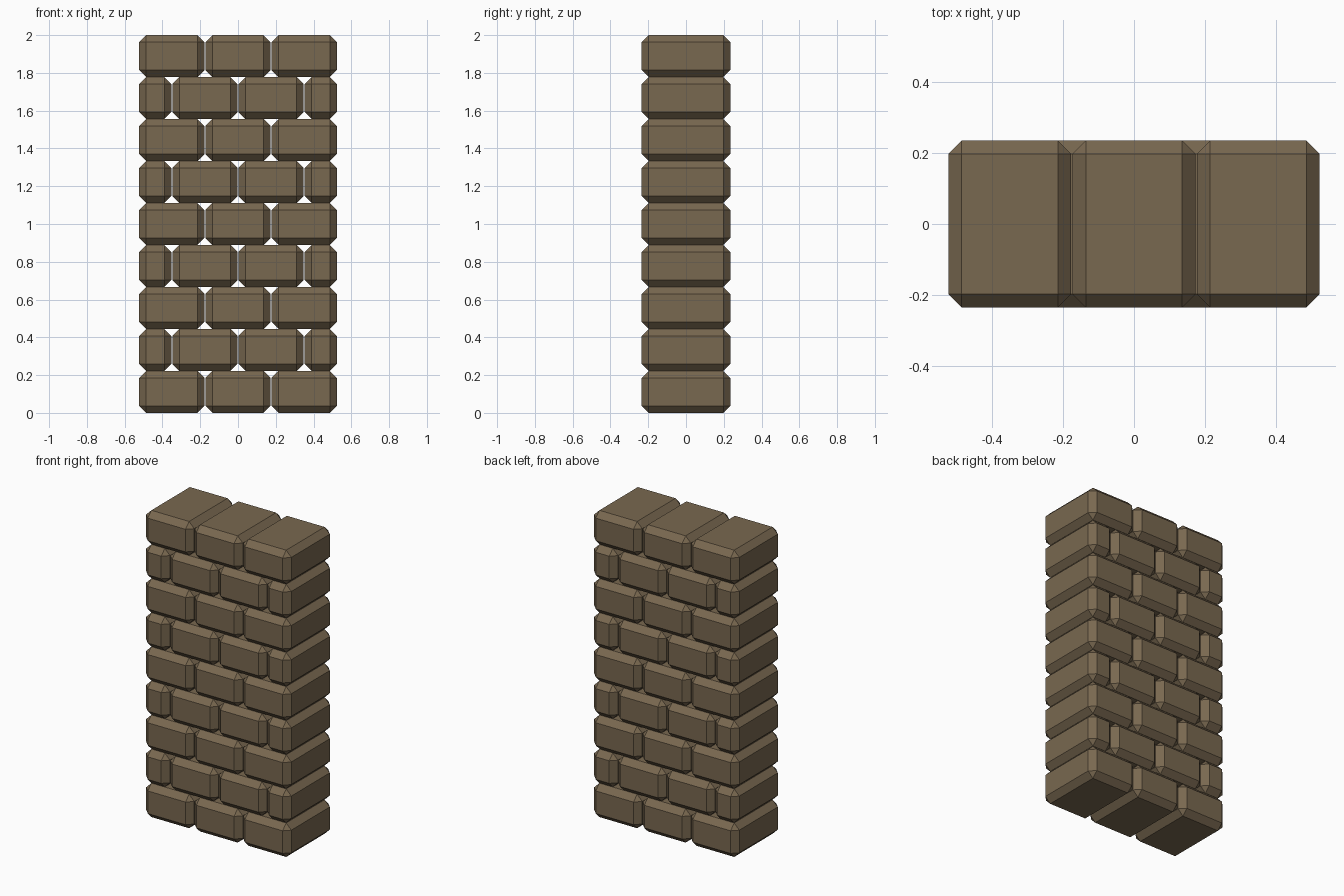
import bpy
import bmesh
from mathutils import Matrix

cube = bpy.data.objects.get("Cube")
if cube:
    bpy.data.objects.remove(cube, do_unlink=True)

WIDTH, DEPTH, HEIGHT = 1.05, 0.47, 2.0
ROWS = 9
GAP = 0.004
CHAMFER = 0.037
ROW_H = HEIGHT / ROWS
PITCH = WIDTH / 3

# Brown stone material
stone = bpy.data.materials.new("brown_stone")
stone.use_nodes = True
colour = (0.19, 0.138, 0.08, 1.0)
stone.diffuse_color = colour
bsdf = stone.node_tree.nodes["Principled BSDF"]
bsdf.inputs["Base Color"].default_value = colour
bsdf.inputs["Roughness"].default_value = 0.9


def brick_mesh(name, width):
    """Box centred on its origin with every edge chamfered."""
    bm = bmesh.new()
    size = Matrix.Diagonal((width, DEPTH, ROW_H - 0.001, 1))
    bmesh.ops.create_cube(bm, size=1, matrix=size)
    bmesh.ops.bevel(bm, geom=bm.edges[:], offset=CHAMFER,
                    offset_type='OFFSET', segments=1, affect='EDGES')
    mesh = bpy.data.meshes.new(name)
    bm.to_mesh(mesh)
    bm.free()
    mesh.materials.append(stone)
    return mesh


full_brick = brick_mesh("full_brick", PITCH - GAP)
half_brick = brick_mesh("half_brick", PITCH / 2 - GAP)


def place(name, mesh, x, row):
    obj = bpy.data.objects.new(name, mesh)
    obj.location = (x, 0, (row + 0.5) * ROW_H)
    bpy.context.collection.objects.link(obj)


# Running bond: three full bricks, then two full bricks between half bricks
for row in range(ROWS):
    if row % 2 == 0:
        for i in (-1, 0, 1):
            place(f"brick_row_{row}", full_brick, i * PITCH, row)
    else:
        for side in (-1, 1):
            place(f"brick_row_{row}", full_brick, side * PITCH / 2, row)
            place(f"half_brick_row_{row}", half_brick, side * PITCH * 1.25, row)
